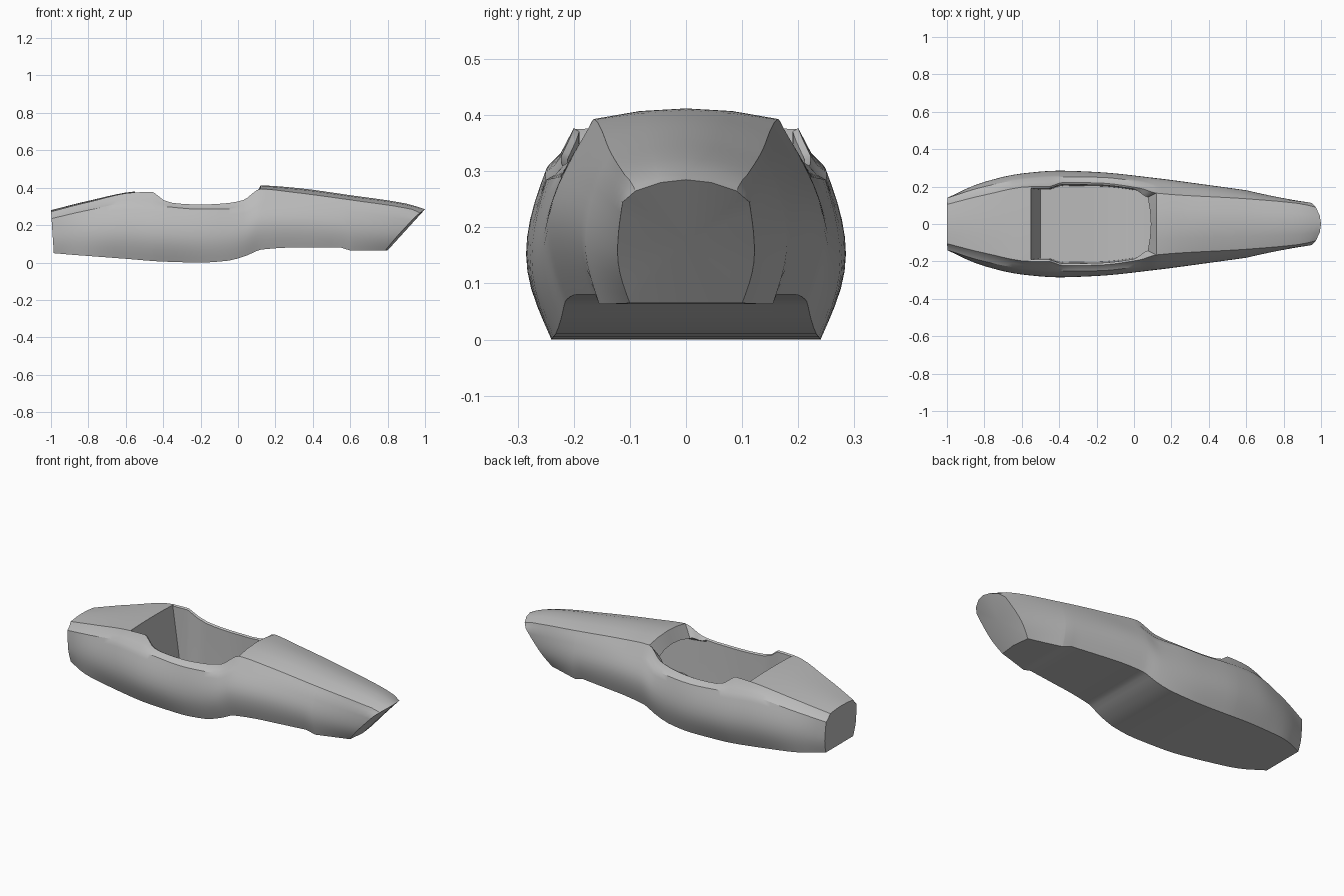
import bpy, bmesh, math
from mathutils import Vector

default = bpy.data.objects.get("Cube")
if default:
    bpy.data.objects.remove(default, do_unlink=True)

# Single paint colour
paint = bpy.data.materials.new("plain_grey")
paint.use_nodes = True
grey = (0.5, 0.5, 0.5, 1)
paint.diffuse_color = grey
paint.node_tree.nodes["Principled BSDF"].inputs["Base Color"].default_value = grey

# Guide curves along the body: (x, value)
BOTTOM_Z = [(-1, .05), (-.6, .02), (-.4, .005), (-.2, 0), (-.05, .01), (.04, .035),
            (.13, .07), (.3, .08), (.55, .08), (.61, .063), (1, .065)]
BOTTOM_W = [(-1, .125), (-.8, .2), (-.4, .24), (-.2, .24), (.12, .215), (.6, .155), (1, .1)]
BELLY_W = [(-1, .143), (-.8, .225), (-.6, .27), (-.4, .285), (-.2, .278), (.12, .245),
           (.4, .208), (.8, .152), (.95, .13), (1, .122)]
SHOULDER_W = [(-1, .14), (-.8, .2), (-.6, .237), (-.4, .25), (-.2, .25), (.03, .225),
              (.12, .2), (.6, .155), (.9, .125), (1, .113)]
SHOULDER_Z = [(-1, .235), (-.8, .28), (-.6, .315), (-.4, .3), (-.2, .285), (.03, .29),
              (.12, .33), (.3, .325), (.6, .295), (1, .245)]
EDGE_W = [(-1, .105), (-.8, .155), (-.55, .2), (-.46, .2), (-.38, .222), (-.2, .22),
          (.03, .192), (.12, .165), (.6, .135), (.9, .11), (1, .09)]
EDGE_Z = [(-1, .272), (-.8, .323), (-.55, .375), (-.46, .377), (-.4, .335), (-.33, .316),
          (-.2, .31), (-.05, .318), (.03, .335), (.12, .393), (.3, .375), (.6, .335),
          (.95, .285), (1, .265)]
TOP_Z = [(-1, .28), (-.8, .33), (-.55, .38), (.12, .412), (.3, .4), (.6, .36), (.9, .315), (1, .285)]
REAR, FRONT = -.55, .12          # ends of the cockpit opening


def sample(keys, x):
    """Monotone smooth interpolation through the keys."""
    n = len(keys)
    slope = [(keys[i + 1][1] - keys[i][1]) / (keys[i + 1][0] - keys[i][0]) for i in range(n - 1)]

    def tangent(i):
        if i == 0 or i == n - 1:
            return slope[0] if i == 0 else slope[-1]
        a, b = slope[i - 1], slope[i]
        return 2 * a * b / (a + b) if a * b > 0 else 0

    i = max(k for k in range(n - 1) if k == 0 or keys[k][0] <= x)
    (xa, va), (xb, vb) = keys[i], keys[i + 1]
    h = xb - xa
    t = (x - xa) / h
    return ((1 + 2 * t) * (1 - t) ** 2 * va + t * (1 - t) ** 2 * h * tangent(i)
            + t * t * (3 - 2 * t) * vb + t * t * (t - 1) * h * tangent(i + 1))


def section(x):
    """Half cross-section, from bottom centre round to top centre."""
    zb, wb, wm, ws, zs, we, ze, zt = (sample(c, x) for c in (
        BOTTOM_Z, BOTTOM_W, BELLY_W, SHOULDER_W, SHOULDER_Z, EDGE_W, EDGE_Z, TOP_Z))
    pts = [(0, zb)]
    steps = 10
    for k in range(steps + 1):
        t = k / steps
        end = wb if t < .5 else ws
        pts.append((end + (wm - end) * math.sin(math.pi * min(t, 1 - t)), zb + (zs - zb) * t))
    sag = .35 if x < FRONT - .01 else .5
    pts += [((ws + we) / 2, zs + (ze - zs) * sag), (we, ze), (we / 2, zt - (zt - ze) / 4), (0, zt)]
    # Rake the nose and tail faces, and round the nose in plan
    nose, tail = max(0, (x - .6) / .4), max(0, (-.9 - x) / .1)
    out = []
    for y, z in pts:
        low = 1 - (z - zb) / (zt - zb)
        out.append(Vector((x - .2 * nose * low - 1.2 * nose * y * y + .015 * tail * low, y, z)))
    return out


def finish(name, bm):
    """Turn a half mesh into a mirrored, shaded object."""
    mesh = bpy.data.meshes.new(name)
    bm.to_mesh(mesh)
    bm.free()
    mesh.materials.append(paint)
    obj = bpy.data.objects.new(name, mesh)
    bpy.context.collection.objects.link(obj)
    bpy.ops.object.select_all(action='DESELECT')
    obj.select_set(True)
    bpy.context.view_layer.objects.active = obj
    mirror = obj.modifiers.new("mirror", 'MIRROR')
    mirror.use_axis = (False, True, False)
    bpy.ops.object.modifier_apply(modifier=mirror.name)
    bpy.ops.object.shade_smooth_by_angle(angle=math.radians(32))
    return obj


# Body shell: lofted stations with the cockpit left open
stations = sorted({round(-1 + i * .05, 3) for i in range(41)} | {-.46, -.43, -.38, .03, .075, FRONT, .61, .98})
sections = [section(x) for x in stations]
bm = bmesh.new()
grid = [[bm.verts.new(p) for p in s] for s in sections]
edge = len(sections[0]) - 3      # index of the cockpit rim point
for i in range(len(grid) - 1):
    is_open = REAR <= stations[i] < FRONT
    for j in range(edge if is_open else edge + 2):
        bm.faces.new((grid[i][j], grid[i][j + 1], grid[i + 1][j + 1], grid[i + 1][j]))
for row, flip in ((grid[0], True), (grid[-1], False)):
    centre = bm.verts.new((row[0].co + row[-1].co) / 2)
    for a, b in zip(row, row[1:]):
        bm.faces.new((centre, b, a) if flip else (a, b, centre))
loose = [v for v in bm.verts if not v.link_faces]
bmesh.ops.delete(bm, geom=loose, context='VERTS')
finish("body_shell", bm)

# Cockpit tub: rim, sloping lip, footwell under the cowl, floor
cabin = [s for x, s in zip(stations, sections) if REAR <= x <= FRONT]
rim = [cabin[0][-1], cabin[0][-2]] + [s[edge] for s in cabin] + [cabin[-1][-2], cabin[-1][-1]]
lip, roof, floor = [], [], []
for p in rim:
    s = max(0, min(1, p.x / FRONT))
    q = Vector((p.x - .03 * s - .6 * s * p.y ** 2, p.y * (.95 - .09 * s), p.z - .006 - .06 * s))
    r = Vector((q.x + .25 * s, q.y, q.z - .01))
    x = max(-.5, r.x)
    lip.append(q)
    roof.append(r)
    floor.append(Vector((x, r.y * .97, sample(BOTTOM_Z, x) + .03)))
bm = bmesh.new()
rings = [[bm.verts.new(p) for p in ring] for ring in (rim, lip, roof, floor)]
for upper, lower in zip(rings, rings[1:]):
    for i in range(len(rim) - 1):
        bm.faces.new((upper[i], lower[i], lower[i + 1], upper[i + 1]))
side = rings[-1][2:-2]
middle = [bm.verts.new((v.co.x, 0, v.co.z)) for v in side]
for i in range(len(side) - 1):
    bm.faces.new((side[i], middle[i], middle[i + 1], side[i + 1]))
bmesh.ops.dissolve_degenerate(bm, dist=.0001, edges=bm.edges[:])
finish("cockpit_tub", bm)
